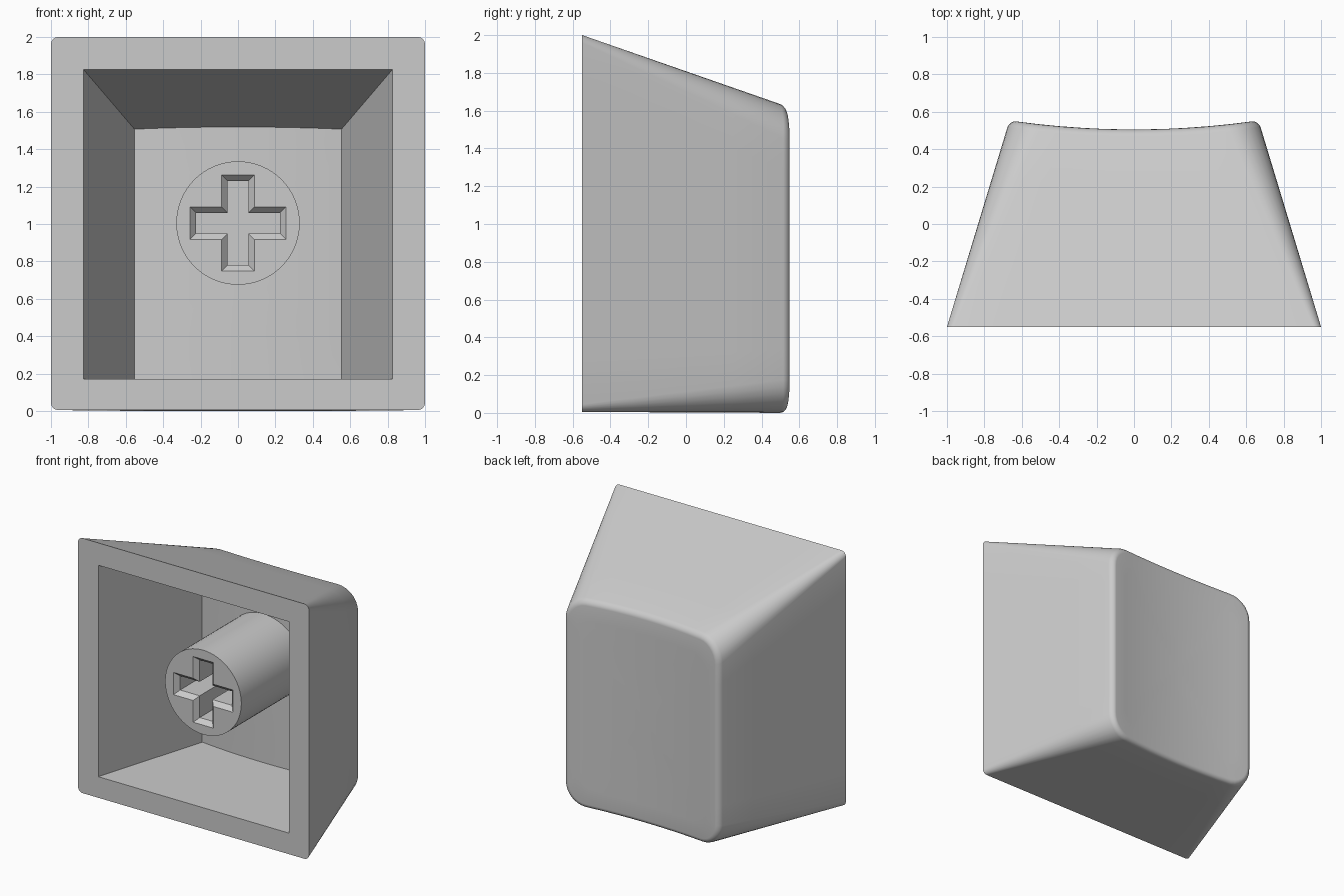
import bpy, bmesh, math
from mathutils import Vector

cube = bpy.data.objects.get("Cube")
if cube:
    bpy.data.objects.remove(cube, do_unlink=True)

grey = bpy.data.materials.new("light grey plastic")
grey.use_nodes = True
colour = (0.6, 0.6, 0.6, 1)
grey.diffuse_color = colour
grey.node_tree.nodes["Principled BSDF"].inputs["Base Color"].default_value = colour

FRONT, BACK = -0.55, 0.55
FILLET = 0.035


def finish(bm, name):
    bmesh.ops.remove_doubles(bm, verts=bm.verts, dist=1e-5)
    bmesh.ops.recalc_face_normals(bm, faces=bm.faces)
    mesh = bpy.data.meshes.new(name)
    bm.to_mesh(mesh)
    bm.free()
    mesh.materials.append(grey)
    obj = bpy.data.objects.new(name, mesh)
    bpy.context.collection.objects.link(obj)
    bpy.ops.object.select_all(action="DESELECT")
    obj.select_set(True)
    bpy.context.view_layer.objects.active = obj
    bpy.ops.object.shade_smooth_by_angle(angle=math.radians(30))
    return obj


def rounded_rect(half, low, high, radius, arc=7, straight=8):
    """Outline as (x, z) points with the same count for any size."""
    centres = [(half - radius, high - radius), (radius - half, high - radius),
               (radius - half, low + radius), (half - radius, low + radius)]
    arcs = []
    for k, (cx, cz) in enumerate(centres):
        angles = [math.pi / 2 * (k + i / arc) for i in range(arc + 1)]
        arcs.append([Vector((cx + radius * math.cos(a), cz + radius * math.sin(a)))
                     for a in angles])
    points = []
    for k, corner in enumerate(arcs):
        points += corner
        following = arcs[(k + 1) % 4][0]
        points += [corner[-1].lerp(following, i / straight) for i in range(1, straight)]
    return points


def dish(x, level=BACK):
    """Depth of the hollowed touch surface."""
    return level - 0.045 * (1 - min(1, (x / 0.64) ** 2))


def on_wall(base, top, y, top_y):
    p = base.lerp(top, (y - FRONT) / (top_y - FRONT))
    return Vector((p.x, y, p.y))


def wall_ring(t):
    base, top = rounded_rect(1, 0.005, 2, 0.04), rounded_rect(0.667, 0, 1.617, 0.18)
    return [on_wall(b, q, FRONT + t * (dish(q.x) - FILLET - FRONT), BACK)
            for b, q in zip(base, top)]


def fillet_ring(angle):
    i = FILLET * (1 - math.cos(angle))
    drop = FILLET * (1 - math.sin(angle))
    base = rounded_rect(1 - i, 0.005 + i, 2 - i, 0.04 - i)
    top = rounded_rect(0.667 - i, i, 1.617 - i, 0.18 - i)
    return [on_wall(b, q, dish(q.x) - drop, BACK) for b, q in zip(base, top)]


def surface_ring(outline, scale, level):
    mid = sum((p.z for p in outline)) / len(outline)
    return [Vector((p.x * scale, dish(p.x * scale, level), mid + (p.z - mid) * scale))
            for p in outline]


# Cap shell: one loft from the cavity ceiling, over the rim, to the dished face
CEILING = 0.36
opening = rounded_rect(0.825, 0.17, 1.825, 0)
inner = rounded_rect(0.55, 0.17, 1.503, 0)
cavity_end = [on_wall(b, q, dish(q.x, CEILING), CEILING) for b, q in zip(opening, inner)]
shrink = [0.85, 0.65, 0.45, 0.25, 0]

rings = [surface_ring(cavity_end, s, CEILING) for s in reversed(shrink)]
rings += [cavity_end, [Vector((p.x, FRONT, p.y)) for p in opening]]
rings += [wall_ring(t / 4) for t in range(5)]
rings += [fillet_ring(math.pi / 2 * i / 6) for i in range(1, 7)]
edge = rings[-1]
rings += [surface_ring(edge, s, BACK) for s in shrink]

bm = bmesh.new()
loops = [[bm.verts.new(p) for p in ring] for ring in rings]
for a, b in zip(loops, loops[1:]):
    for i in range(len(a)):
        j = (i + 1) % len(a)
        bm.faces.new((a[i], a[j], b[j], b[i]))
finish(bm, "cap_shell")


# Stem: cylinder with a chamfered cross-shaped socket
STEM_Z, STEM_FRONT = 1.005, -0.43


def loop_at(bm, outline, y):
    return [bm.verts.new((x, y, STEM_Z + z)) for x, z in outline]


def skin(bm, a, b):
    for i in range(len(a)):
        j = (i + 1) % len(a)
        bm.faces.new((a[i], a[j], b[j], b[i]))


def cross(w, l):
    quarter = [(l, -w), (l, w), (w, w)]
    points = []
    for _ in range(4):
        points += quarter
        quarter = [(-z, x) for x, z in quarter]
    return points


def loop_edges(bm, loop):
    return [bm.edges.get((loop[i - 1], loop[i])) for i in range(len(loop))]


circle = [(0.33 * math.cos(math.tau * i / 64), 0.33 * math.sin(math.tau * i / 64))
          for i in range(64)]
bm = bmesh.new()
stem_front = loop_at(bm, circle, STEM_FRONT)
stem_back = loop_at(bm, circle, 0.42)
skin(bm, stem_front, stem_back)
bm.faces.new(stem_back)
mouth = loop_at(bm, cross(0.087, 0.257), STEM_FRONT)
throat = loop_at(bm, cross(0.055, 0.225), STEM_FRONT + 0.035)
floor = loop_at(bm, cross(0.055, 0.225), STEM_FRONT + 0.45)
skin(bm, mouth, throat)
skin(bm, throat, floor)
bm.faces.new(floor)
bmesh.ops.triangle_fill(bm, use_beauty=True,
                        edges=loop_edges(bm, stem_front) + loop_edges(bm, mouth))
finish(bm, "stem")
